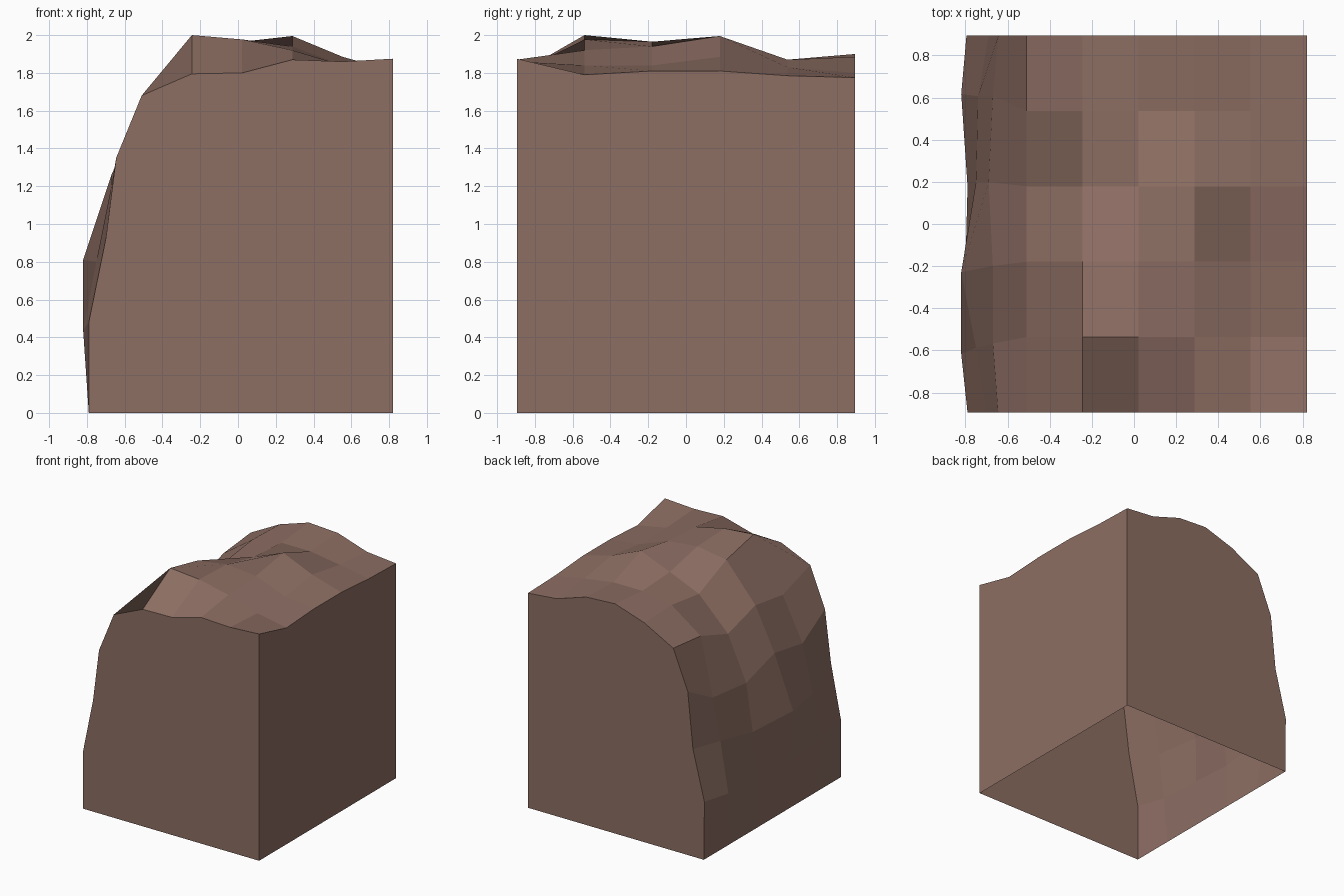
import bpy
import bmesh

cube = bpy.data.objects.get("Cube")
if cube:
    bpy.data.objects.remove(cube, do_unlink=True)

# Brown earth colour
earth = bpy.data.materials.new("earth_brown")
earth.use_nodes = True
colour = (0.266, 0.156, 0.125, 1)
earth.diffuse_color = colour
earth.node_tree.nodes["Principled BSDF"].inputs["Base Color"].default_value = colour

LEFT, RIGHT = -0.79, 0.82
FRONT, BACK = -0.895, 0.895
SHOULDER = -0.51
CELLS = 5

# Ground heights from the shoulder to the tall side, one row per step from front to back
ground = [
    (1.68, 1.795, 1.8, 1.87, 1.86, 1.875),
    (1.57, 2.0, 1.977, 1.92, 1.84, 1.79),
    (1.62, 1.925, 1.965, 1.94, 1.84, 1.81),
    (1.52, 1.78, 1.89, 1.995, 1.885, 1.81),
    (1.64, 1.825, 1.87, 1.87, 1.83, 1.785),
    (1.675, 1.815, 1.9, 1.885, 1.8, 1.775),
]

# Bulging side of the cliff: (x, shift in y, z) at three levels, from low to high
cliff = [
    [(-.79, 0, .48), (-.7, 0, .92), (-.645, 0, 1.35)],
    [(-.82, -.08, .44), (-.75, -.05, .8), (-.67, -.03, 1.2)],
    [(-.8, -.02, .4), (-.82, -.05, .81), (-.67, -.02, 1.26)],
    [(-.79, 0, .37), (-.75, .02, .78), (-.69, .02, 1.17)],
    [(-.82, .08, .45), (-.74, .07, .86), (-.67, .07, 1.2)],
    [(-.795, 0, .48), (-.69, 0, .89), (-.643, 0, 1.35)],
]


def section(row):
    """Outline of one slice, from the foot of the cliff over the top."""
    y = FRONT + (BACK - FRONT) * row / CELLS
    points = [(LEFT, y, 0)]
    points += [(x, y + shift, z) for x, shift, z in cliff[row]]
    for col, z in enumerate(ground[row]):
        points.append((SHOULDER + (RIGHT - SHOULDER) * col / CELLS, y, z))
    return points


bm = bmesh.new()
rows = [[bm.verts.new(p) for p in section(r)] for r in range(CELLS + 1)]

# Faceted cliff and ground surface
for near, far in zip(rows, rows[1:]):
    for i in range(len(near) - 1):
        bm.faces.new((near[i], near[i + 1], far[i + 1], far[i]))

# Flat front, back and tall side walls; the underside stays open
front_foot = bm.verts.new((RIGHT, FRONT, 0))
back_foot = bm.verts.new((RIGHT, BACK, 0))
bm.faces.new([front_foot] + rows[0][::-1])
bm.faces.new([back_foot] + rows[-1])
bm.faces.new([front_foot, back_foot] + [r[-1] for r in reversed(rows)])
bm.normal_update()

mesh = bpy.data.meshes.new("cliff_block")
bm.to_mesh(mesh)
bm.free()
mesh.materials.append(earth)
block = bpy.data.objects.new("cliff_block", mesh)
bpy.context.collection.objects.link(block)
